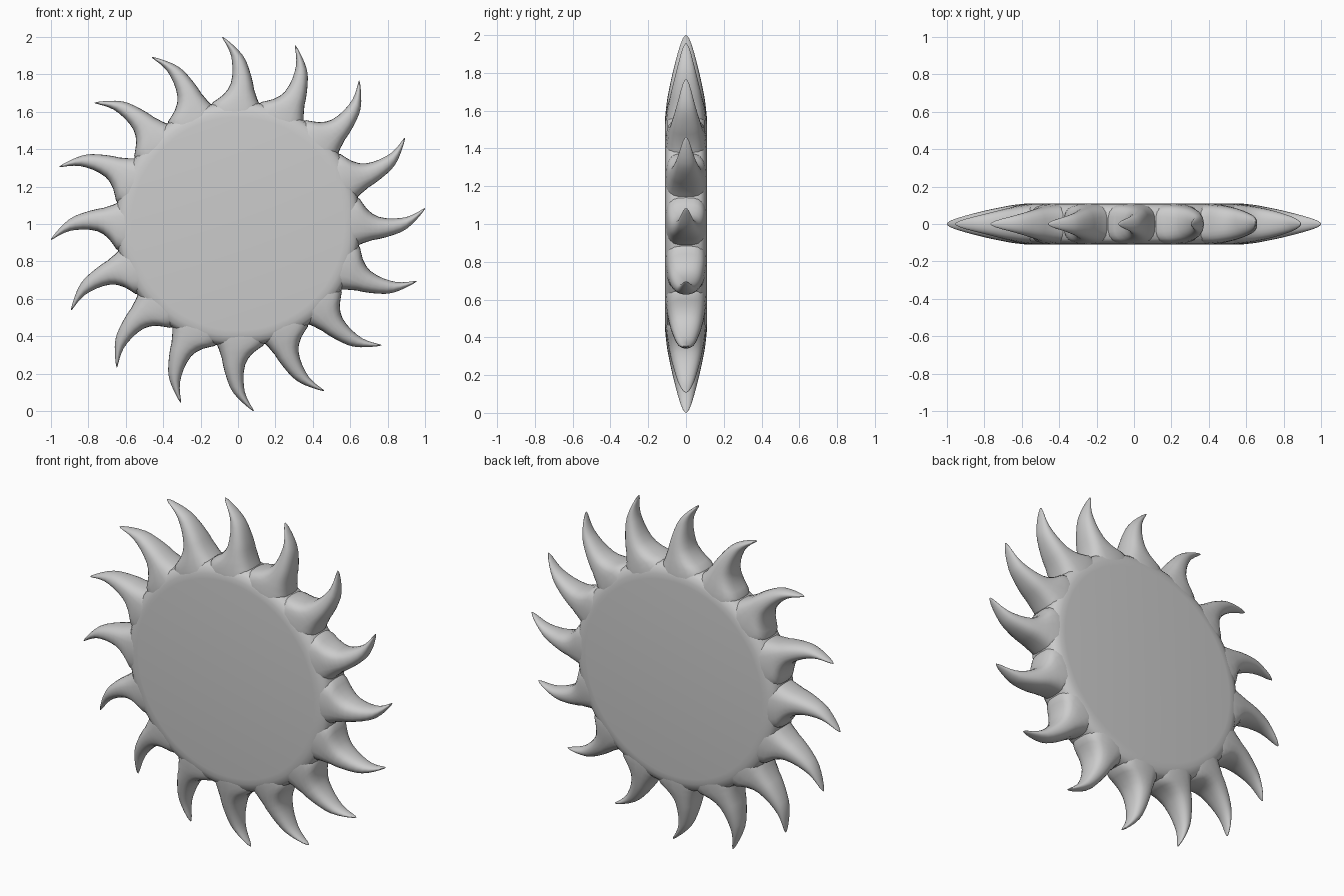
import bpy, bmesh, math
from mathutils import Matrix, Vector

if "Cube" in bpy.data.objects:
    bpy.data.objects.remove(bpy.data.objects["Cube"])

CENTER = Matrix.Translation((0, 0, 1))
RAYS = 16


def make_object(name, bm, angle):
    bmesh.ops.recalc_face_normals(bm, faces=bm.faces)
    mesh = bpy.data.meshes.new(name)
    bm.to_mesh(mesh)
    bm.free()
    ob = bpy.data.objects.new(name, mesh)
    bpy.context.collection.objects.link(ob)
    bpy.ops.object.select_all(action='DESELECT')
    ob.select_set(True)
    bpy.context.view_layer.objects.active = ob
    bpy.ops.object.shade_smooth_by_angle(angle=math.radians(angle))
    return ob


def loft(bm, rings):
    """Skin a list of closed point rings and cap both ends."""
    loops = [[bm.verts.new(p) for p in ring] for ring in rings]
    n = len(loops[0])
    for a, b in zip(loops, loops[1:]):
        for i in range(n):
            j = (i + 1) % n
            bm.faces.new((a[i], a[j], b[j], b[i]))
    bm.faces.new(loops[0])
    bm.faces.new(loops[-1])


# Disc: flat faces with a softly rounded rim, (radius, y)
half = [(0.57, 0.11), (0.60, 0.107), (0.63, 0.097), (0.648, 0.078), (0.655, 0.045)]
profile = [(r, -y) for r, y in half] + [(0.657, 0)] + [(r, y) for r, y in reversed(half)]
bm = bmesh.new()
steps = 96
loft(bm, [[CENTER @ Vector((r * math.cos(k * math.tau / steps), y,
                            r * math.sin(k * math.tau / steps)))
           for k in range(steps)] for r, y in profile])
make_object("sun_disc", bm, 35)

# Curved ray stations: (distance, sideways shift, half width, half depth, squareness)
stations = [
    (0.50, -0.010, 0.110, 0.100, 3.4),
    (0.57, -0.015, 0.128, 0.109, 3.4),
    (0.62, -0.015, 0.136, 0.105, 3.2),
    (0.65, -0.012, 0.123, 0.101, 3.0),
    (0.67, -0.002, 0.104, 0.098, 2.9),
    (0.69, 0.008, 0.088, 0.094, 2.8),
    (0.72, 0.016, 0.070, 0.088, 2.6),
    (0.75, 0.021, 0.060, 0.082, 2.5),
    (0.79, 0.020, 0.051, 0.073, 2.4),
    (0.83, 0.015, 0.044, 0.063, 2.3),
    (0.87, 0.006, 0.038, 0.053, 2.2),
    (0.90, -0.005, 0.032, 0.045, 2.1),
    (0.93, -0.023, 0.025, 0.036, 2.0),
    (0.955, -0.042, 0.018, 0.028, 2.0),
    (0.98, -0.064, 0.011, 0.018, 2.0),
    (0.994, -0.077, 0.006, 0.009, 2.0),
    (1.00, -0.083, 0.002, 0.003, 2.0),
]


def section(z, shift, w, d, power):
    pts = []
    for k in range(24):
        c, s = math.cos(k * math.tau / 24), math.sin(k * math.tau / 24)
        pts.append(Vector((shift + w * math.copysign(abs(c) ** (2 / power), c),
                           d * math.copysign(abs(s) ** (2 / power), s), z)))
    return pts


# Ring of flame-like rays around the disc
bm = bmesh.new()
for i in range(RAYS):
    turn = CENTER @ Matrix.Rotation(i * math.tau / RAYS, 4, 'Y')
    loft(bm, [[turn @ p for p in section(*s)] for s in stations])
make_object("sun_rays", bm, 60)
